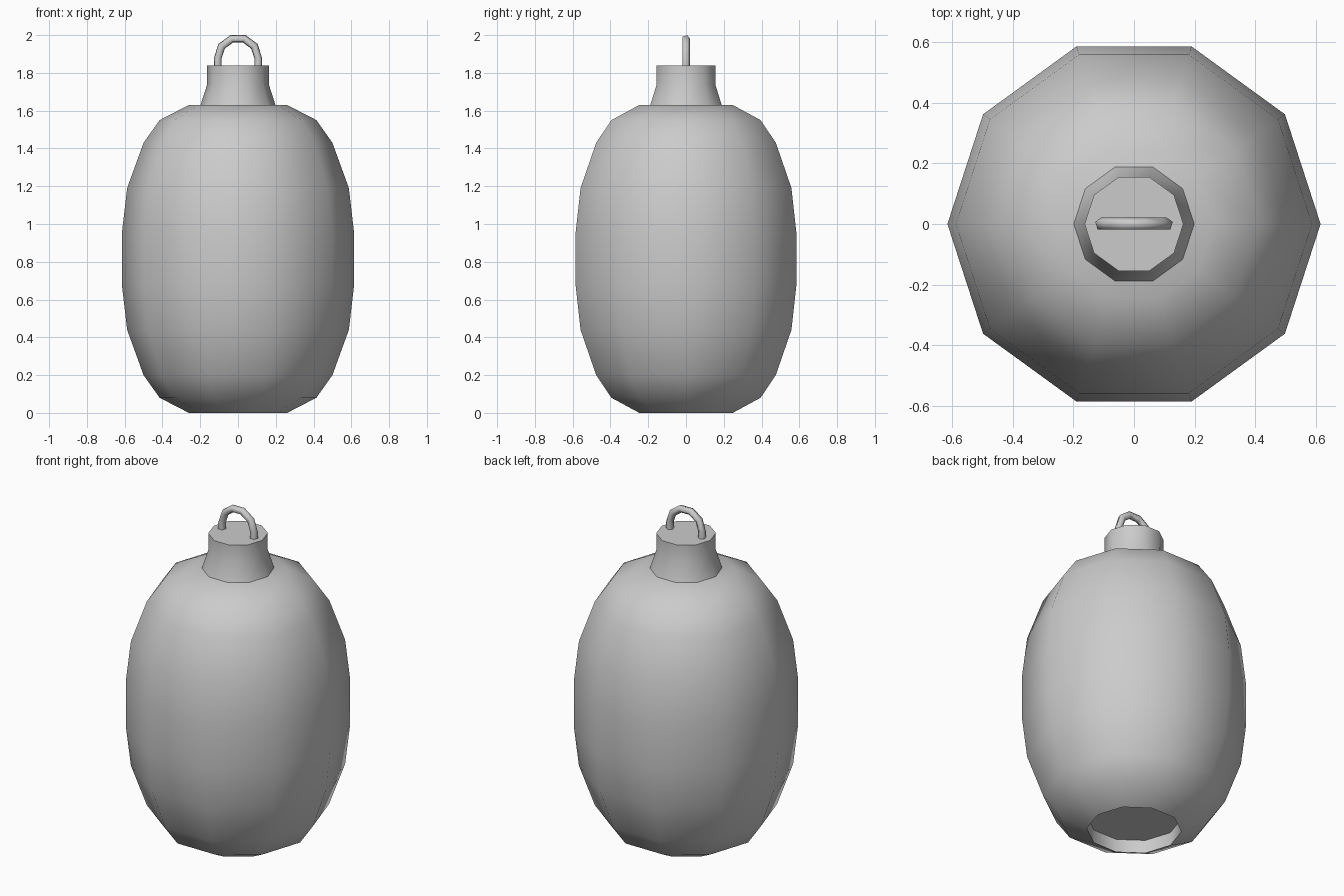
import bpy, bmesh
from math import sin, cos, pi, radians

if "Cube" in bpy.data.objects:
    bpy.data.objects.remove(bpy.data.objects["Cube"])


def skin(name, rows):
    """Join closed rows of points into a capped solid."""
    bm = bmesh.new()
    rings = [[bm.verts.new(p) for p in row] for row in rows]
    n = len(rings[0])
    for a, b in zip(rings, rings[1:]):
        for i in range(n):
            j = (i + 1) % n
            bm.faces.new((a[i], a[j], b[j], b[i]))
    bm.faces.new(rings[0][::-1])
    bm.faces.new(rings[-1])
    bmesh.ops.recalc_face_normals(bm, faces=bm.faces)
    me = bpy.data.meshes.new(name)
    bm.to_mesh(me)
    bm.free()
    ob = bpy.data.objects.new(name, me)
    bpy.context.collection.objects.link(ob)
    bpy.ops.object.select_all(action='DESELECT')
    ob.select_set(True)
    bpy.context.view_layer.objects.active = ob
    return ob


def lathe(name, profile, sides=10):
    rows = [[(r * cos(2 * pi * i / sides), r * sin(2 * pi * i / sides), z)
             for i in range(sides)] for r, z in profile]
    ob = skin(name, rows)
    bpy.ops.object.shade_smooth_by_angle(angle=radians(50))
    return ob


# Barrel-shaped body, mirrored about its mid height, with a recessed base
MID = 0.815
half = [(0.26, 0.0), (0.415, 0.08), (0.50, 0.20), (0.587, 0.44), (0.615, 0.68)]
upper = [(r, 2 * MID - z) for r, z in reversed(half)]
lathe("body", [(0.26, 0.08)] + half + upper)

# Flared neck cap
lathe("neck_cap", [(0.20, 1.625), (0.163, 1.74), (0.163, 1.84)])

# Hanging loop: five-sided tube, half circle on two short legs
R, r, zc, leg = 0.107, 0.022, 1.878, 0.05
path = [(0, leg)] + [(pi * k / 5, 0) for k in range(6)] + [(pi, leg)]
rows = []
for a, drop in path:
    row = []
    for k in range(5):
        t = pi / 2 + 2 * pi * k / 5
        d = R + r * cos(t)
        row.append((d * cos(a), r * sin(t), zc - drop + d * sin(a)))
    rows.append(row)
skin("hanging_loop", rows)
bpy.ops.object.shade_smooth_by_angle(angle=radians(80))
